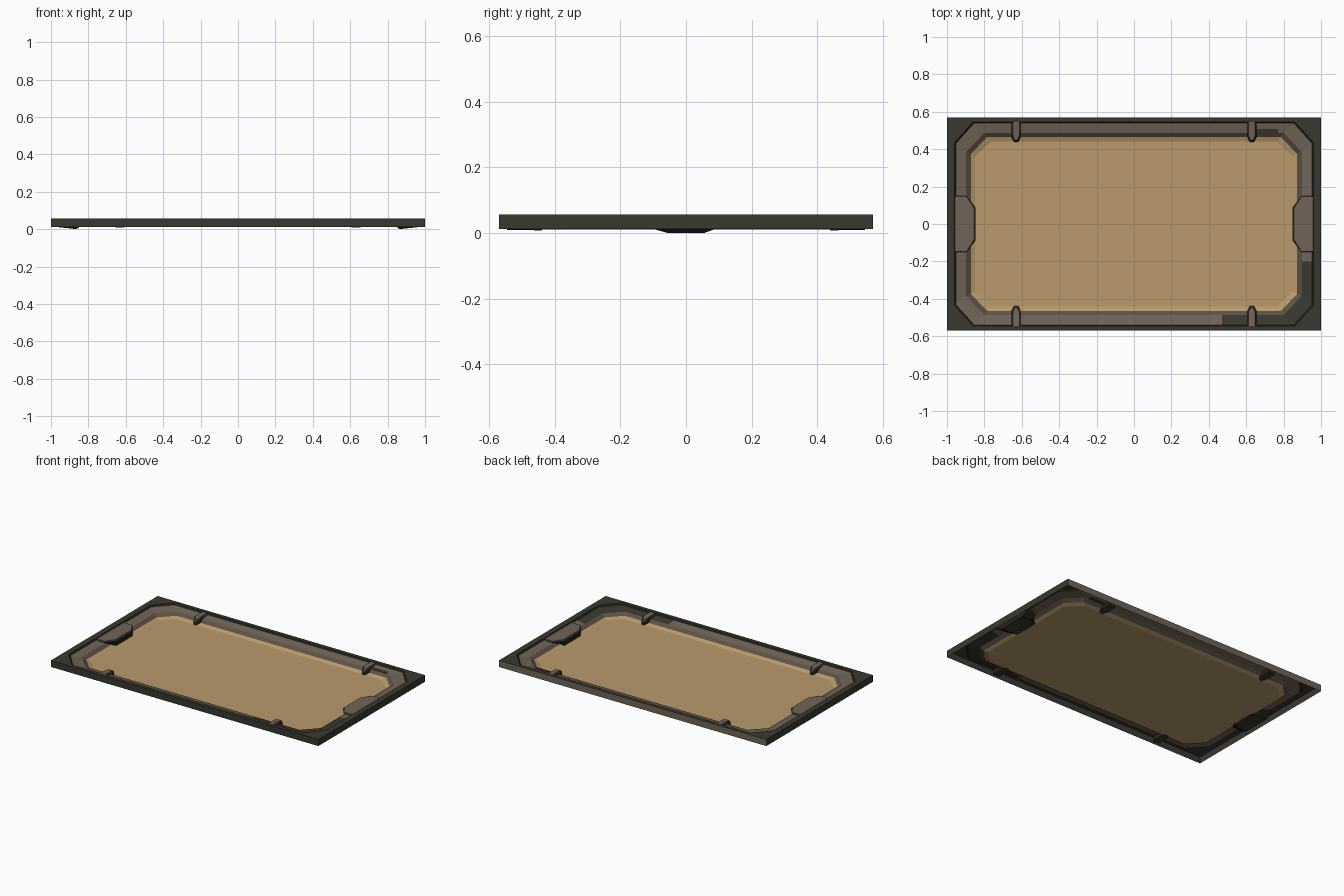
import bpy, bmesh

if "Cube" in bpy.data.objects:
    bpy.data.objects.remove(bpy.data.objects["Cube"])


def material(name, srgb):
    m = bpy.data.materials.new(name)
    lin = [((c / 255 + 0.055) / 1.055) ** 2.4 for c in srgb]
    m.diffuse_color = (*lin, 1)
    m.use_nodes = True
    m.node_tree.nodes["Principled BSDF"].inputs["Base Color"].default_value = m.diffuse_color
    return m


MATS = [material("dark_olive", (57, 56, 47)),
        material("grey_brown", (112, 100, 87)),
        material("tan", (186, 155, 108)),
        material("near_black", (36, 36, 30)),
        material("shadow_brown", (92, 81, 70))]
DARK, GREY, TAN, BLACK, BROWN = range(5)


def finish(name, bm):
    me = bpy.data.meshes.new(name)
    bm.to_mesh(me)
    bm.free()
    for m in MATS:
        me.materials.append(m)
    ob = bpy.data.objects.new(name, me)
    bpy.context.collection.objects.link(ob)
    return ob


def octagon(hx, hy, ax, ay, z):
    return [(hx, -ay, z), (hx, ay, z), (ax, hy, z), (-ax, hy, z),
            (-hx, ay, z), (-hx, -ay, z), (-ax, -hy, z), (ax, -hy, z)]


def loft(bm, rings, mats):
    loops = [[bm.verts.new(p) for p in r] for r in rings]
    n = len(rings[0])
    for a, b, m in zip(loops, loops[1:], mats):
        for i in range(n):
            j = (i + 1) % n
            bm.faces.new((a[i], a[j], b[j], b[i])).material_index = m
    return loops


# Tray sheet: outer wall, flat rim, small step, sloped sides and floor
bm = bmesh.new()
rings = [octagon(1, .57, 1, .57, .012), octagon(1, .57, 1, .57, .056),
         octagon(.96, .546, .86, .435, .056), octagon(.953, .539, .855, .43, .047),
         octagon(.897, .487, .80, .385, .036), octagon(.872, .465, .785, .375, .02),
         octagon(.85, .44, .765, .36, .0105)]
loops = loft(bm, rings, [DARK, DARK, BLACK, GREY, BROWN, TAN])
bm.faces.new(loops[-1]).material_index = TAN
bmesh.ops.remove_doubles(bm, verts=bm.verts[:], dist=1e-5)
for co, no in (((.47, 0, 0), (1, 0, 0)), ((0, -.2, 0), (0, 1, 0))):
    bmesh.ops.bisect_plane(bm, geom=bm.verts[:] + bm.edges[:] + bm.faces[:],
                           plane_co=co, plane_no=no)
for f in bm.faces:
    f.normal_update()
    c = f.calc_center_median()
    # Worn dark corner, and the brown back wall
    if f.material_index == GREY and c.x > .47 and c.y < -.2:
        f.material_index = DARK
    if f.normal.y > .9 and c.y > .56:
        f.material_index = GREY
finish("tray", bm)


def block(name, rings, top_faces_up=True):
    bm = bmesh.new()
    loops = loft(bm, rings, [BLACK] * (len(rings) - 2) + [DARK])
    bm.faces.new(loops[0][::-1]).material_index = DARK
    bm.faces.new(loops[-1]).material_index = GREY
    bmesh.ops.recalc_face_normals(bm, faces=bm.faces[:])
    finish(name, bm)


def pad(s, y0, y1, x_in, z_out, z_in):
    return [(s * .965, -y0, z_out), (s * .965, y0, z_out), (s * .895, y0, z_out),
            (s * x_in, y1, z_in), (s * x_in, -y1, z_in), (s * .895, -y0, z_out)]


# End pads, reaching slightly below the tray
for s, side in ((-1, "left"), (1, "right")):
    block(side + "_end_pad", [pad(s, .085, .055, .862, .011, 0),
                              pad(s, .105, .085, .85, .014, .011),
                              pad(s, .15, .09, .848, .044, .044),
                              pad(s, .146, .085, .856, .051, .051)])


def clip(x, s, w, grow, z0, z1):
    return [(x - w, s * .545, z0), (x + w, s * .545, z0),
            (x + w, s * (.475 - grow), z0), (x + w * .45, s * (.45 - grow), z1),
            (x - w * .45, s * (.45 - grow), z1), (x - w, s * (.475 - grow), z0)]


# Small pointed clips on the long sides
for x in (-.63, .63):
    for s, side in ((-1, "front"), (1, "back")):
        block(side + "_clip", [clip(x, s, .024, .012, .010, .008),
                               clip(x, s, .024, .010, .045, .03),
                               clip(x, s, .018, 0, .054, .044)])

# Dark wear mark near the back right corner
bpy.ops.mesh.primitive_cube_add(size=1, location=(.70, .498, .0385))
mark = bpy.context.object
mark.name = "wear_mark"
mark.scale = (.14, .022, .004)
mark.rotation_euler = (.2, 0, 0)
mark.data.materials.append(MATS[DARK])
